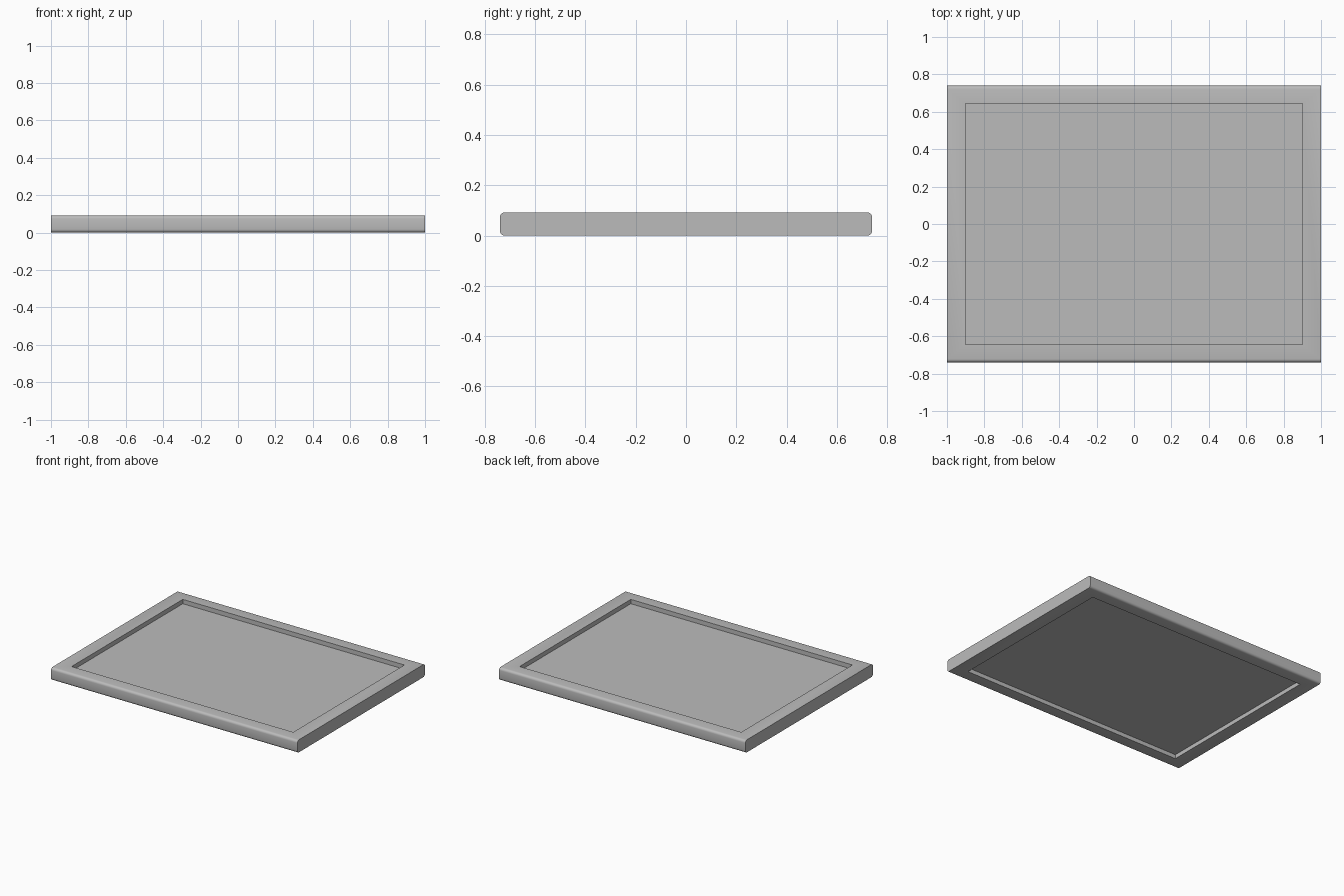
import bpy, bmesh
from mathutils import Matrix

cube = bpy.data.objects.get("Cube")
if cube:
    bpy.data.objects.remove(cube, do_unlink=True)

HALF_X, HALF_Y, HEIGHT = 1.0, 0.74, 0.092
OPEN_X, OPEN_Y = 0.9, 0.645

grey = bpy.data.materials.new("plain grey")
grey.use_nodes = True
colour = (0.5, 0.5, 0.5, 1)
grey.diffuse_color = colour
grey.node_tree.nodes["Principled BSDF"].inputs["Base Color"].default_value = colour


def box(half_x, half_y, low, high):
    bm = bmesh.new()
    size = Matrix.Diagonal((2 * half_x, 2 * half_y, high - low, 1))
    bmesh.ops.create_cube(bm, size=1, matrix=Matrix.Translation((0, 0, (low + high) / 2)) @ size)
    return bm


def finish(bm, name):
    bmesh.ops.recalc_face_normals(bm, faces=bm.faces)
    mesh = bpy.data.meshes.new(name)
    bm.to_mesh(mesh)
    bm.free()
    mesh.materials.append(grey)
    obj = bpy.data.objects.new(name, mesh)
    bpy.context.collection.objects.link(obj)
    bpy.ops.object.select_all(action='DESELECT')
    obj.select_set(True)
    bpy.context.view_layer.objects.active = obj
    bpy.ops.object.shade_smooth_by_angle(angle=0.6)
    return obj


# Frame: block with rounded front and back edges, square ends
bm = box(HALF_X, HALF_Y, 0, HEIGHT)
long_edges = [e for e in bm.edges if abs(e.verts[0].co.x - e.verts[1].co.x) > 1]
bmesh.ops.bevel(bm, geom=long_edges, offset=0.018, segments=4, profile=0.5, affect='EDGES')

# Opening: inset the top and bottom, then join the two rims through the block
caps = [f for f in bm.faces if abs(f.normal.z) > 0.99]
bmesh.ops.inset_individual(bm, faces=caps, thickness=0.08)
rims = []
for face in caps:
    rims += face.edges
    for v in face.verts:
        v.co.x = OPEN_X if v.co.x > 0 else -OPEN_X
        v.co.y = OPEN_Y if v.co.y > 0 else -OPEN_Y
bmesh.ops.delete(bm, geom=caps, context='FACES_ONLY')
bmesh.ops.bridge_loops(bm, edges=rims)
finish(bm, "frame")

# Panel recessed from both sides of the frame
finish(box(OPEN_X, OPEN_Y, 0.03, 0.06), "panel")
